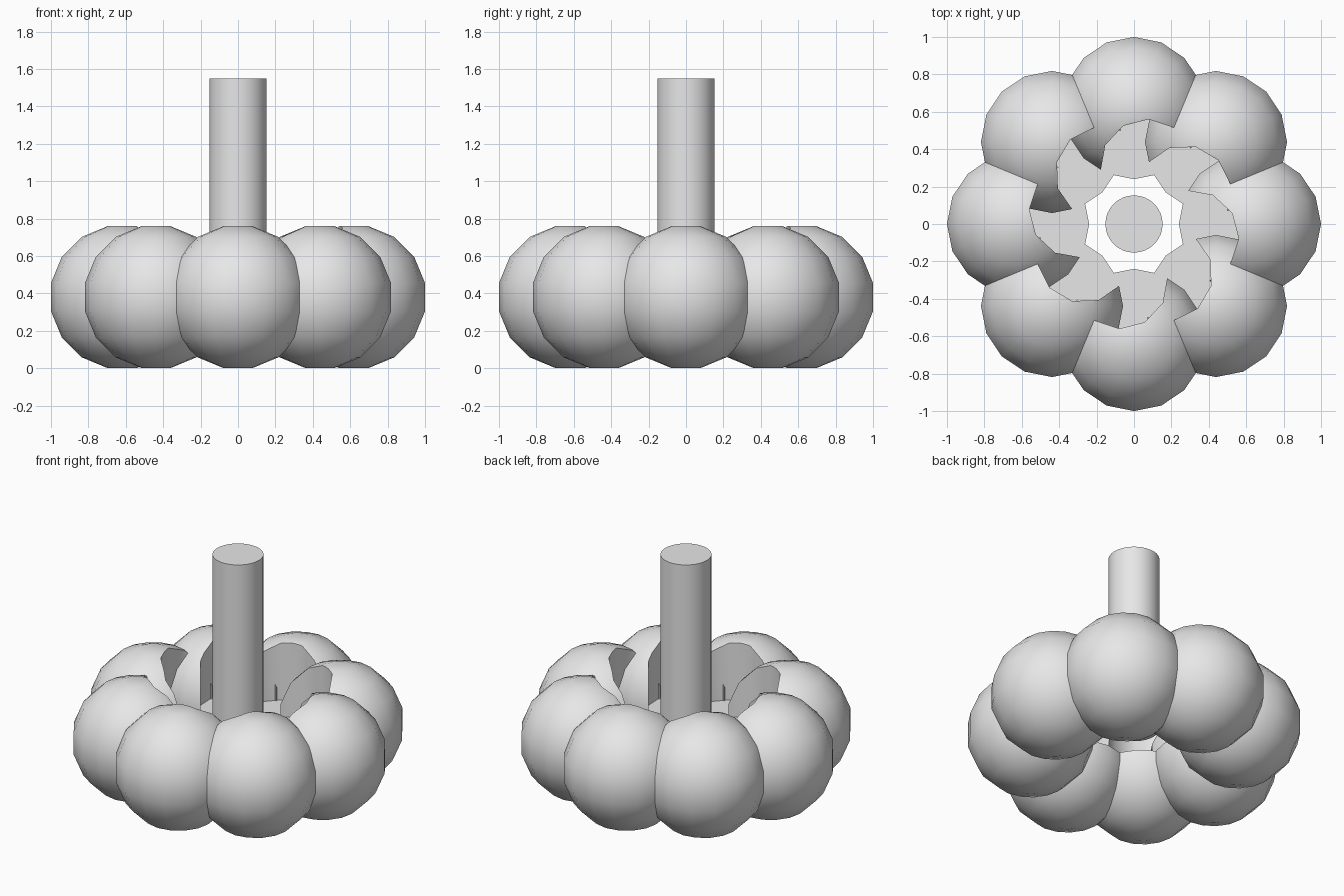
import bpy, bmesh
from math import radians, sin, cos, pi
from mathutils import Matrix, Vector

cube = bpy.data.objects.get("Cube")
if cube:
    bpy.data.objects.remove(cube, do_unlink=True)

LOBES = 8
RING = 0.62       # distance of lobe centres from the axis
MID = 0.38        # height of lobe centres
FLOOR = 0.37      # height of the pocket floor

grey = bpy.data.materials.new("plain_grey")
grey.use_nodes = True
grey.diffuse_color = (0.8, 0.8, 0.8, 1)
grey.node_tree.nodes["Principled BSDF"].inputs["Base Color"].default_value = (0.8, 0.8, 0.8, 1)


def add_object(name, mesh):
    obj = bpy.data.objects.new(name, mesh)
    bpy.context.collection.objects.link(obj)
    return obj


def lathe(name, profile, sides, start=0.0, centre=(0, 0, 0)):
    """Closed solid of revolution from (radius, height) pairs, with flat caps."""
    bm = bmesh.new()
    rings = []
    for r, z in profile:
        angles = [start + 2 * pi * i / sides for i in range(sides)]
        rings.append([bm.verts.new(Vector(centre) + Vector((r * cos(a), r * sin(a), z)))
                      for a in angles])
    for low, high in zip(rings, rings[1:]):
        for i in range(sides):
            j = (i + 1) % sides
            bm.faces.new((low[i], low[j], high[j], high[i]))
    bm.faces.new(rings[0][::-1])
    bm.faces.new(rings[-1])
    mesh = bpy.data.meshes.new(name)
    bm.to_mesh(mesh)
    bm.free()
    mesh.materials.append(grey)
    return add_object(name, mesh)


def smooth(obj, angle):
    bpy.ops.object.select_all(action='DESELECT')
    obj.select_set(True)
    bpy.context.view_layer.objects.active = obj
    bpy.ops.object.shade_smooth_by_angle(angle=radians(angle))


# Round lobe with flattened poles, standing at the back of the ring
R = MID / sin(radians(78.75))
lats = [radians(-78.75 + 22.5 * i) for i in range(8)]
lobe = lathe("lobe_1", [(R * cos(a), MID + R * sin(a)) for a in lats], 16,
             centre=(0, RING, 0))

# Pocket cutter, offset to one side of the lobe
cutter = lathe("pocket_cutter", [(0.25, FLOOR), (0.25, 1.0)], 11,
               start=radians(88), centre=(0.07, 0.31, 0))
cutter.hide_render = True

cut = lobe.modifiers.new("pocket", 'BOOLEAN')
cut.operation = 'DIFFERENCE'
cut.solver = 'EXACT'
cut.object = cutter
bpy.context.view_layer.update()
graph = bpy.context.evaluated_depsgraph_get()
carved = bpy.data.meshes.new_from_object(lobe.evaluated_get(graph))
lobe.modifiers.clear()
lobe.data = carved
bpy.data.objects.remove(cutter, do_unlink=True)
smooth(lobe, 35)

# Repeat the carved lobe around the axis
for k in range(1, LOBES):
    copy = add_object(f"lobe_{k + 1}", lobe.data)
    copy.matrix_world = Matrix.Rotation(2 * pi * k / LOBES, 4, 'Z')

# Central stem
stem = lathe("stem", [(0.153, 0.38), (0.153, 1.55)], 32)
smooth(stem, 35)
